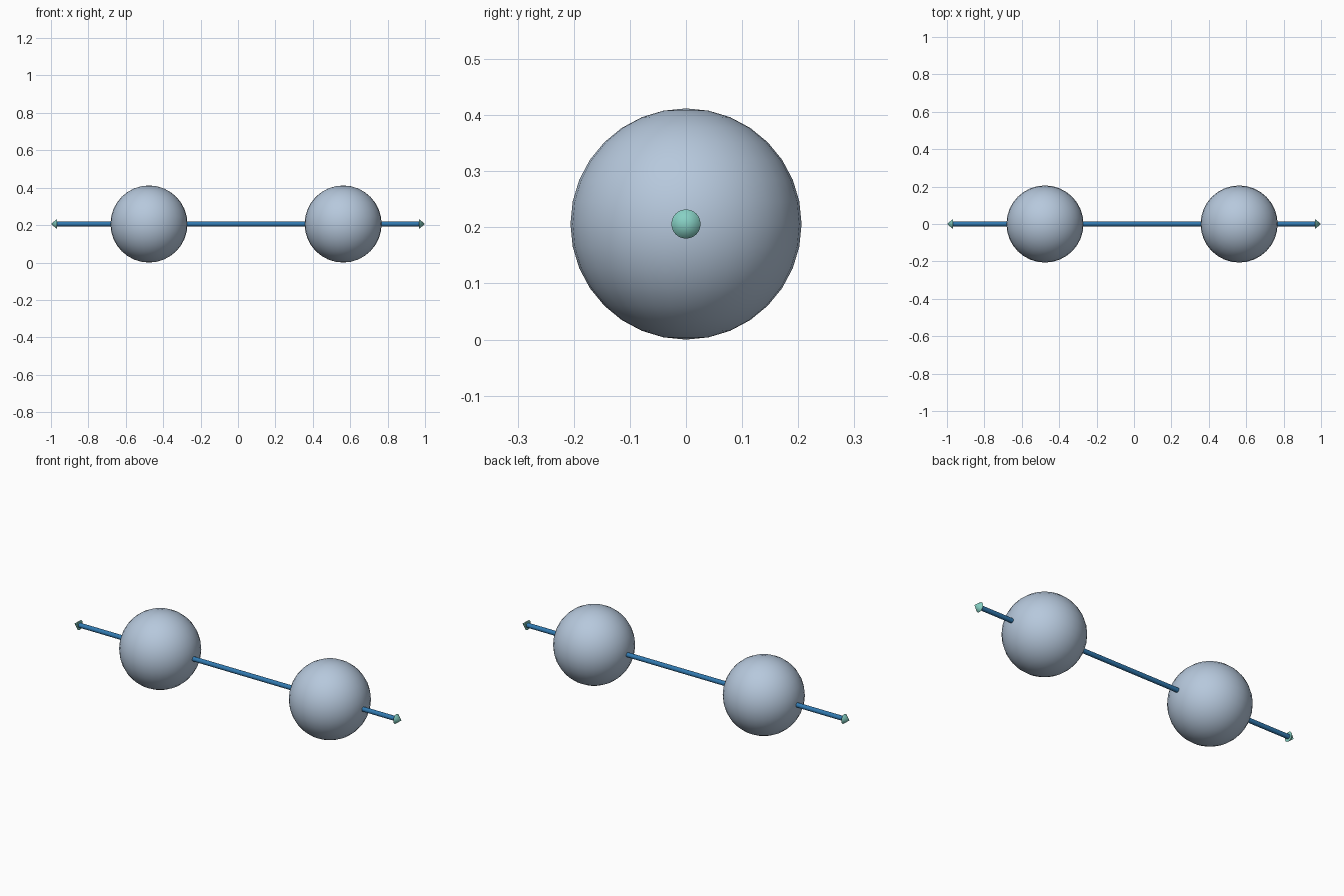
import bpy
import math

if "Cube" in bpy.data.objects:
    bpy.data.objects.remove(bpy.data.objects["Cube"])

AXIS_Z = 0.206   # height of the shared axis
BALL_R = 0.206
ROD_R = 0.0125
TIP_R = 0.026
TIP_LEN = 0.032


def material(name, rgb):
    m = bpy.data.materials.new(name)
    m.diffuse_color = (*rgb, 1.0)
    m.use_nodes = True
    m.node_tree.nodes["Principled BSDF"].inputs["Base Color"].default_value = m.diffuse_color
    return m


pale_blue = material("pale_grey_blue", (0.47, 0.58, 0.72))
rod_blue = material("rod_blue", (0.03, 0.19, 0.43))
teal = material("pale_teal", (0.24, 0.63, 0.55))


def finish(name, mat):
    ob = bpy.context.object
    ob.name = name
    ob.data.materials.append(mat)
    bpy.ops.object.shade_smooth_by_angle(angle=math.radians(35))
    return ob


# Two balls threaded on the rod
for name, x in (("left_ball", -0.476), ("right_ball", 0.562)):
    bpy.ops.mesh.primitive_uv_sphere_add(segments=32, ring_count=16,
                                         radius=BALL_R, location=(x, 0, AXIS_Z))
    finish(name, pale_blue)

# Long axis rod
bpy.ops.mesh.primitive_cylinder_add(vertices=24, radius=ROD_R,
                                    depth=2 * (1 - TIP_LEN),
                                    location=(0, 0, AXIS_Z),
                                    rotation=(0, math.pi / 2, 0))
finish("axis_rod", rod_blue)

# Arrow tips at both ends, pointing outward
for name, side in (("left_arrow_tip", -1), ("right_arrow_tip", 1)):
    bpy.ops.mesh.primitive_cone_add(vertices=24, radius1=TIP_R, radius2=0,
                                    depth=TIP_LEN,
                                    location=(side * (1 - TIP_LEN / 2), 0, AXIS_Z),
                                    rotation=(0, side * math.pi / 2, 0))
    finish(name, teal)
